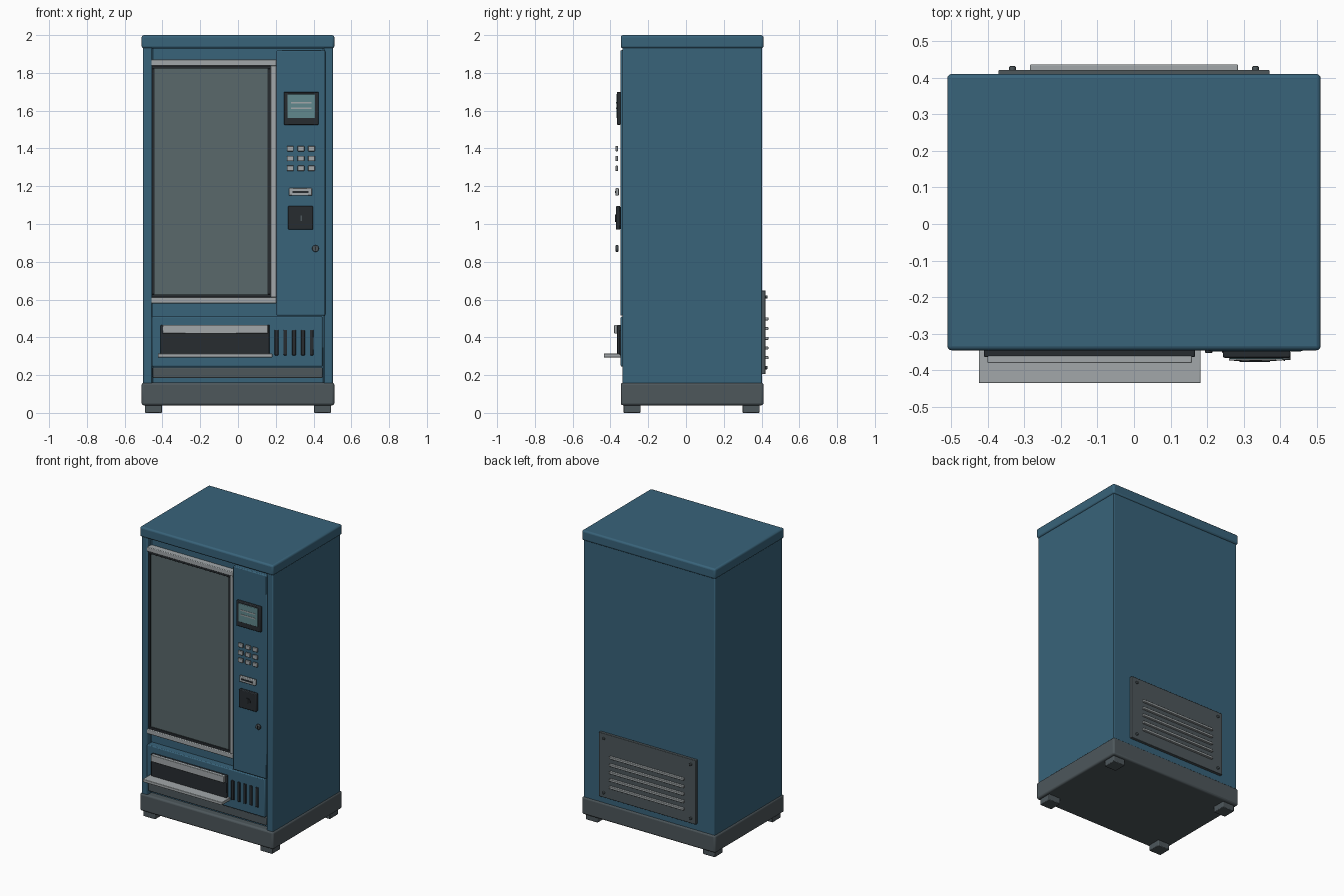
import bpy, bmesh, math

if "Cube" in bpy.data.objects:
    bpy.data.objects.remove(bpy.data.objects["Cube"])

def mat(name, r, g, b):
    m = bpy.data.materials.new(name)
    m.diffuse_color = (r, g, b, 1)
    m.use_nodes = True
    m.node_tree.nodes["Principled BSDF"].inputs["Base Color"].default_value = m.diffuse_color
    return m

BLUE = mat("blue_paint", 0.04, 0.125, 0.195)
GREY = mat("dark_grey", 0.075, 0.095, 0.105)
BLACK = mat("black_plastic", 0.02, 0.025, 0.03)
METAL = mat("light_metal", 0.36, 0.39, 0.40)
GLASS = mat("tinted_glass", 0.10, 0.14, 0.145)
SCREEN = mat("screen_teal", 0.12, 0.25, 0.27)

def finish(name, bm, material, bevel=0, segments=2):
    bmesh.ops.recalc_face_normals(bm, faces=bm.faces)
    me = bpy.data.meshes.new(name)
    bm.to_mesh(me)
    bm.free()
    ob = bpy.data.objects.new(name, me)
    bpy.context.collection.objects.link(ob)
    me.materials.append(material)
    if bevel:
        mod = ob.modifiers.new("bevel", 'BEVEL')
        mod.width, mod.segments, mod.limit_method = bevel, segments, 'ANGLE'
    bpy.context.view_layer.objects.active = ob
    ob.select_set(True)
    bpy.ops.object.shade_smooth_by_angle(angle=math.radians(35))
    ob.select_set(False)
    return ob

def box(name, x, y, z, material, bevel=0, segments=2):
    """Box from (min, max) ranges on each axis."""
    bm = bmesh.new()
    bmesh.ops.create_cube(bm, size=1)
    for v in bm.verts:
        v.co = [r[0] + (c + 0.5) * (r[1] - r[0]) for c, r in zip(v.co, (x, y, z))]
    return finish(name, bm, material, bevel, segments)

def prism(name, loops, axis_vec, place, material, bevel=0):
    """Extrude an outline of 2D points along a vector."""
    bm = bmesh.new()
    face = bm.faces.new([bm.verts.new(place(*p)) for p in loops])
    res = bmesh.ops.extrude_face_region(bm, geom=[face])
    bmesh.ops.translate(bm, vec=axis_vec, verts=[e for e in res["geom"] if isinstance(e, bmesh.types.BMVert)])
    return finish(name, bm, material, bevel)

def disc(name, x, z, r, y0, y1, material, bevel=0, sides=20):
    pts = [(x + r * math.cos(i * math.tau / sides), z + r * math.sin(i * math.tau / sides)) for i in range(sides)]
    return prism(name, pts, (0, y1 - y0, 0), lambda a, b: (a, y0, b), material, bevel)

def border(name, x, z, w, y, material, bevel):
    """Rectangular frame of four bars."""
    box(name + "_top", x, y, (z[1] - w, z[1]), material, bevel)
    box(name + "_bottom", x, y, (z[0], z[0] + w), material, bevel)
    for side, a in (("left", x[0]), ("right", x[1] - w)):
        box(name + "_" + side, (a, a + w), y, (z[0] + w, z[1] - w), material, bevel)

# Cabinet: U-shaped plan with a shallow front recess between side pillars
plan = [(-0.502, -0.337), (-0.455, -0.337), (-0.455, -0.295), (0.455, -0.295),
        (0.455, -0.337), (0.502, -0.337), (0.502, 0.402), (-0.502, 0.402)]
prism("cabinet_shell", plan, (0, 0, 1.79), lambda a, b: (a, b, 0.15), BLUE, 0.006)
box("top_cap", (-0.51, 0.51), (-0.345, 0.41), (1.93, 2.0), BLUE, 0.012, 3)

# Base and feet
box("base_plinth", (-0.51, 0.51), (-0.345, 0.41), (0.04, 0.16), GREY, 0.012, 3)
for sx, side in ((-1, "left"), (1, "right")):
    for y, end in ((-0.285, "front"), (0.345, "back")):
        box(f"foot_{end}_{side}", (sx * 0.447 - 0.045, sx * 0.447 + 0.045), (y - 0.045, y + 0.045),
            (0, 0.05), GREY, 0.004)

# Display window
border("window_frame", (-0.49, 0.204), (0.58, 1.87), 0.032, (-0.336, -0.29), METAL, 0.004)
border("window_gasket", (-0.458, 0.172), (0.612, 1.838), 0.016, (-0.328, -0.29), BLACK, 0.002)
box("window_glass", (-0.456, 0.158), (-0.32, -0.29), (0.625, 1.825), GLASS)

# Front panels
box("control_panel", (0.204, 0.462), (-0.348, -0.29), (0.515, 1.92), BLUE, 0.006)
box("lower_panel", (-0.455, 0.447), (-0.346, -0.29), (0.245, 0.51), BLUE, 0.006)
box("kick_strip", (-0.452, 0.447), (-0.332, -0.29), (0.185, 0.24), GREY, 0.004)

# Payment controls
box("screen_bezel", (0.243, 0.427), (-0.366, -0.345), (1.525, 1.70), BLACK, 0.005)
box("screen", (0.262, 0.408), (-0.369, -0.36), (1.56, 1.687), SCREEN, 0.002)
for i, z in enumerate((1.612, 1.643)):
    box(f"screen_line_{i}", (0.28, 0.388), (-0.371, -0.366), (z - 0.004, z + 0.004), METAL)
for r in range(3):
    for c in range(3):
        x, z = 0.277 + 0.056 * c, 1.295 + 0.052 * r
        box(f"key_{r}_{c}", (x - 0.018, x + 0.018), (-0.373, -0.360), (z - 0.014, z + 0.014), METAL, 0.003)
box("note_slot_plate", (0.27, 0.392), (-0.374, -0.356), (1.15, 1.19), METAL, 0.004)
box("note_slot", (0.288, 0.372), (-0.377, -0.37), (1.165, 1.175), BLACK)
box("coin_plate", (0.265, 0.398), (-0.371, -0.348), (0.97, 1.095), BLACK, 0.005)
disc("coin_disc", 0.335, 1.03, 0.02, -0.375, -0.368, BLACK)
box("coin_slot", (0.332, 0.338), (-0.377, -0.372), (1.016, 1.044), GREY)
disc("lock", 0.41, 0.87, 0.018, -0.372, -0.358, GREY, 0.003)
box("lock_keyway", (0.408, 0.412), (-0.374, -0.37), (0.86, 0.88), BLACK)

# Delivery opening, flap and tray lip
box("delivery_opening", (-0.41, 0.167), (-0.364, -0.34), (0.31, 0.465), BLACK, 0.004)
box("delivery_flap", (-0.40, 0.158), (-0.38, -0.36), (0.42, 0.466), METAL, 0.003)
box("delivery_tray_lip", (-0.424, 0.182), (-0.435, -0.345), (0.294, 0.314), METAL, 0.003)
for i in range(5):
    x = 0.204 + 0.0465 * i
    box(f"front_vent_{i}", (x - 0.01, x + 0.01), (-0.353, -0.34), (0.305, 0.44), BLACK, 0.003)

# Rear service panel with louvres and screws
box("rear_panel", (-0.37, 0.37), (0.40, 0.421), (0.205, 0.648), GREY, 0.003)
for i in range(5):
    z = 0.292 + 0.0515 * i
    box(f"rear_louvre_{i}", (-0.284, 0.284), (0.415, 0.436), (z - 0.008, z + 0.008), METAL, 0.003)
for i, x in enumerate((-0.332, 0.332)):
    for j, z in enumerate((0.24, 0.613)):
        disc(f"rear_screw_{i}_{j}", x, z, 0.009, 0.418, 0.431, GREY, 0.002, 12)
